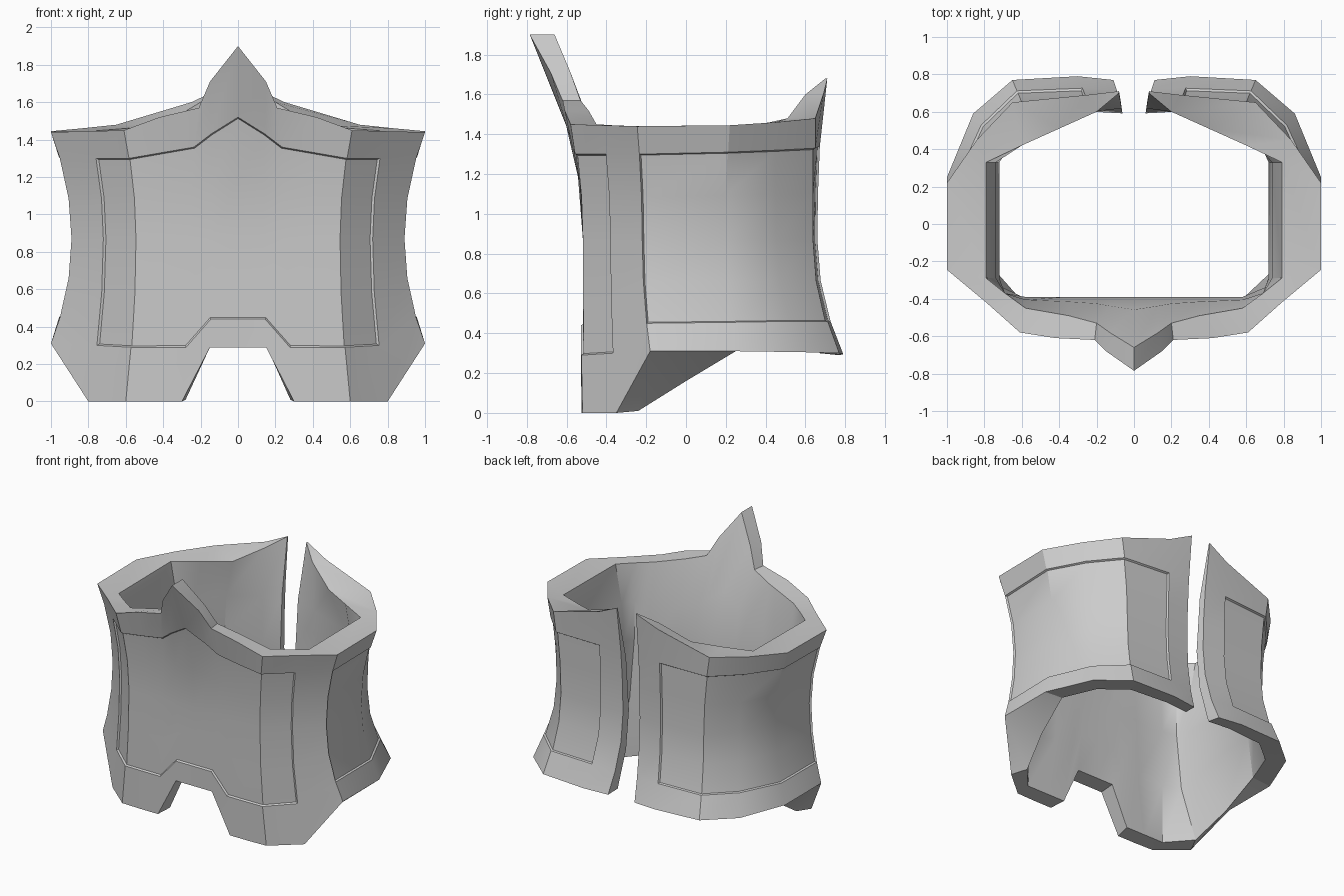
import bpy, bmesh
from mathutils import Vector

if "Cube" in bpy.data.objects:
    bpy.data.objects.remove(bpy.data.objects["Cube"])

WAIST_Z = 0.87

# Half outline from front centre to back gap:
# waist x,y | top x,y,z | bottom x,y,z | upper trim z, lower trim z
OUTER = [
    (0.00, -.53, 0.00, -.785, 1.90, 0.00, -.525, .29, 1.52, .44),
    (0.14, -.53, 0.15, -.68, 1.71, 0.15, -.525, .29, 1.43, .44),
    (0.26, -.53, 0.21, -.62, 1.57, 0.30, -.525, .00, 1.36, .29),
    (0.40, -.53, 0.42, -.61, 1.52, 0.45, -.525, .00, 1.33, .29),
    (0.55, -.53, 0.61, -.58, 1.45, 0.60, -.520, .00, 1.30, .29),
    (0.72, -.38, 0.79, -.42, 1.445, 0.80, -.35, .00, 1.30, .30),
    (0.89, -.22, 1.00, -.245, 1.44, 1.00, -.18, .31, 1.30, .45),
    (0.90, 0.20, 1.00, 0.22, 1.445, 1.00, 0.25, .31, 1.31, .455),
    (0.77, 0.46, 0.84, 0.45, 1.46, 0.86, 0.59, .305, 1.32, .46),
    (0.60, 0.65, 0.65, 0.65, 1.48, 0.65, 0.77, .30, 1.33, .46),
    (0.25, 0.66, 0.25, 0.69, 1.60, 0.30, 0.79, .295, 1.34, .46),
    (0.07, 0.65, 0.08, 0.71, 1.68, 0.11, 0.77, .29, 1.34, .45),
]
# Matching inner wall: top x,y | bottom x,y
INNER = [
    (0.00, -.66, 0.00, -.41), (0.13, -.58, 0.15, -.41), (0.20, -.53, 0.28, -.41),
    (0.35, -.49, 0.44, -.41), (0.58, -.45, 0.60, -.41), (0.69, -.37, 0.75, -.24),
    (0.79, -.29, 0.82, 0.00), (0.79, 0.33, 0.85, 0.25), (0.60, 0.42, 0.75, 0.50),
    (0.40, 0.51, 0.57, 0.65), (0.20, 0.60, 0.28, 0.68), (0.08, 0.70, 0.10, 0.67),
]
N = len(OUTER)
SIDE_PANEL_START, SIDE_PANEL_END, FRONT_PANEL_END = 6, 10, 5


def flare(waist, end, t):
    """Point on a curve leaving the waist vertically and flaring to the end."""
    return Vector((waist.x + (end.x - waist.x) * t * t,
                   waist.y + (end.y - waist.y) * t * t,
                   waist.z + (end.z - waist.z) * t))


def column(i):
    """Closed vertical cross-section: up the outside, down the inside."""
    wx, wy, tx, ty, tz, bx, by, bz, ut, lt = OUTER[i]
    waist, top, bot = Vector((wx, wy, WAIST_Z)), Vector((tx, ty, tz)), Vector((bx, by, bz))
    tl = (WAIST_Z - lt) / (WAIST_Z - bz)
    tu = (ut - WAIST_Z) / (tz - WAIST_Z)
    outside = [bot] + [flare(waist, bot, k * tl) for k in (1, .5)] + [waist]
    outside += [flare(waist, top, k * tu) for k in (.5, 1)] + [top]
    ix, iy, jx, jy = INNER[i]
    in_top = Vector((ix, iy, tz))
    in_bot = Vector((jx, jy, .16 if i == SIDE_PANEL_START else bz + .01))
    if i > 7:                                   # rounded inner back
        in_waist = Vector((wx * .88, wy * .91, WAIST_Z))
    else:
        in_waist = Vector((min(ix, .72), max(iy, -.39), WAIST_Z))
    inside = [in_top, flare(in_waist, in_top, .5), in_waist,
              flare(in_waist, in_bot, .5), in_bot]
    return outside + inside


# Mirrored ring of columns, left gap edge to right gap edge
bm = bmesh.new()
half = [column(i) for i in range(N)]
order = [(i, -1) for i in range(N - 1, 0, -1)] + [(i, 1) for i in range(N)]
ring = [[bm.verts.new((p.x * s, p.y, p.z)) for p in half[i]] for i, s in order]
L = len(ring[0])
front_panel, left_panel, right_panel = [], [], []
for c in range(len(ring) - 1):
    a, b = ring[c], ring[c + 1]
    k = c - (N - 1)                             # signed segment number
    seg = k if k >= 0 else -k - 1
    for r in range(L):
        q = (r + 1) % L
        face = bm.faces.new((a[r], b[r], b[q], a[q]))
        if 1 <= r <= 4:                         # band between the two trims
            if seg < FRONT_PANEL_END:
                front_panel.append(face)
            elif SIDE_PANEL_START <= seg < SIDE_PANEL_END:
                (right_panel if k >= 0 else left_panel).append(face)

# Gap ends, as strips joining outside to inside
for col in (ring[0], ring[-1]):
    o, n = col[:7], col[:6:-1]                  # bottom to top
    pairs = [(0, 0), (1, 1), (2, 1), (3, 2), (4, 3), (5, 3), (6, 4)]
    for (o0, n0), (o1, n1) in zip(pairs, pairs[1:]):
        bm.faces.new([o[o0], o[o1], n[n1]] + ([n[n0]] if n0 != n1 else []))
bmesh.ops.recalc_face_normals(bm, faces=bm.faces[:])

# Recessed panels leave the raised trim around them
for panel in (front_panel, left_panel, right_panel):
    bmesh.ops.inset_region(bm, faces=panel, thickness=.008, depth=-.012,
                           use_even_offset=True)

mesh = bpy.data.meshes.new("waist_guard")
bm.to_mesh(mesh)
bm.free()
obj = bpy.data.objects.new("waist_guard", mesh)
bpy.context.collection.objects.link(obj)
bpy.context.view_layer.objects.active = obj
obj.select_set(True)
bpy.ops.object.shade_smooth_by_angle(angle=0.5)
